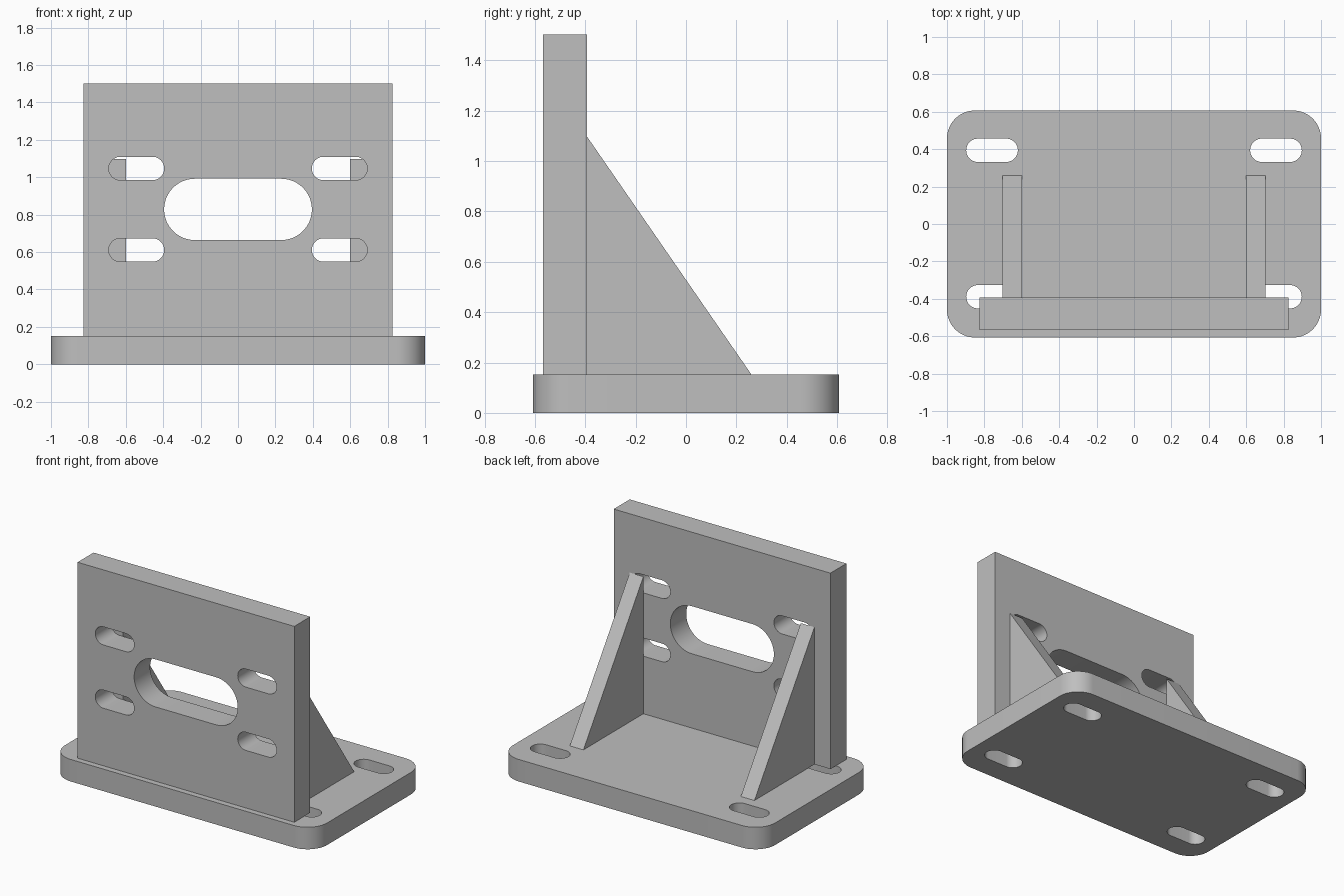
import bpy, bmesh, math
from mathutils import Matrix

cube = bpy.data.objects.get("Cube")
if cube:
    bpy.data.objects.remove(cube, do_unlink=True)

# Single plain metal colour
GREY = (0.52, 0.52, 0.52, 1.0)
metal = bpy.data.materials.new("plain grey metal")
metal.use_nodes = True
metal.diffuse_color = GREY
metal.node_tree.nodes["Principled BSDF"].inputs["Base Color"].default_value = GREY

# Profile planes: local (u, v, w) to world axes
FLAT = Matrix.Identity(4)                                                      # (x, y, z)
UPRIGHT = Matrix(((1, 0, 0, 0), (0, 0, -1, 0), (0, 1, 0, 0), (0, 0, 0, 1)))    # (x, z, -y)
SIDEWAYS = Matrix(((0, 0, 1, 0), (1, 0, 0, 0), (0, 1, 0, 0), (0, 0, 0, 1)))    # (y, z, x)


def rounded_rect(cu, cv, width, height, radius, steps=16):
    """Outline of a rounded rectangle; radius = height / 2 gives a slot."""
    pts = []
    for i, (su, sv) in enumerate(((1, 1), (-1, 1), (-1, -1), (1, -1))):
        ou, ov = cu + su * (width / 2 - radius), cv + sv * (height / 2 - radius)
        for k in range(steps + 1):
            a = math.pi / 2 * (i + k / steps)
            pts.append((ou + radius * math.cos(a), ov + radius * math.sin(a)))
    return pts


def prism(name, outlines, w0, w1, plane):
    """Extrude one or more outlines from w0 to w1 along the plane's normal."""
    bm = bmesh.new()
    for pts in outlines:
        face = bm.faces.new([bm.verts.new((u, v, w0)) for u, v in pts])
        top = bmesh.ops.extrude_face_region(bm, geom=[face])["geom"]
        bmesh.ops.translate(bm, vec=(0, 0, w1 - w0),
                            verts=[g for g in top if isinstance(g, bmesh.types.BMVert)])
    bmesh.ops.remove_doubles(bm, verts=bm.verts, dist=1e-5)
    bm.transform(plane)
    bmesh.ops.recalc_face_normals(bm, faces=bm.faces)
    mesh = bpy.data.meshes.new(name)
    bm.to_mesh(mesh)
    bm.free()
    mesh.materials.append(metal)
    obj = bpy.data.objects.new(name, mesh)
    bpy.context.collection.objects.link(obj)
    return obj


def activate(obj):
    bpy.ops.object.select_all(action='DESELECT')
    obj.select_set(True)
    bpy.context.view_layer.objects.active = obj


def cut(obj, cutter):
    """Subtract the cutter, then shade the rounded walls smooth."""
    mod = obj.modifiers.new("slots", 'BOOLEAN')
    mod.operation, mod.solver, mod.object = 'DIFFERENCE', 'EXACT', cutter
    activate(obj)
    bpy.ops.object.modifier_apply(modifier=mod.name)
    bpy.data.objects.remove(cutter, do_unlink=True)
    bpy.ops.object.shade_smooth_by_angle(angle=math.radians(30))


BASE_TOP = 0.152

# Base plate with four mounting slots
base = prism("base_plate", [rounded_rect(0, 0, 2.0, 1.214, 0.15)], 0, BASE_TOP, FLAT)
slots = [rounded_rect(sx * 0.759, y, 0.276, 0.125, 0.0625)
         for sx in (-1, 1) for y in (-0.389, 0.394)]
cut(base, prism("base_slot_cutter", slots, -0.1, 0.3, FLAT))

# Upright plate with a large central opening and four slots
upright = prism("upright_plate",
                [[(-0.826, BASE_TOP), (0.826, BASE_TOP), (0.826, 1.502), (-0.826, 1.502)]],
                0.393, 0.567, UPRIGHT)
slots = [rounded_rect(sx * 0.543, z, 0.296, 0.125, 0.0625)
         for sx in (-1, 1) for z in (0.611, 1.047)]
slots.append(rounded_rect(0, 0.828, 0.79, 0.328, 0.164))
cut(upright, prism("upright_slot_cutter", slots, 0.2, 0.8, UPRIGHT))

# Triangular gusset ribs behind the upright plate
for side, x0, x1 in (("left", 0.6, 0.704), ("right", -0.704, -0.6)):
    prism(side + "_gusset_rib",
          [[(-0.393, BASE_TOP), (0.26, BASE_TOP), (-0.393, 1.097)]], x0, x1, SIDEWAYS)
